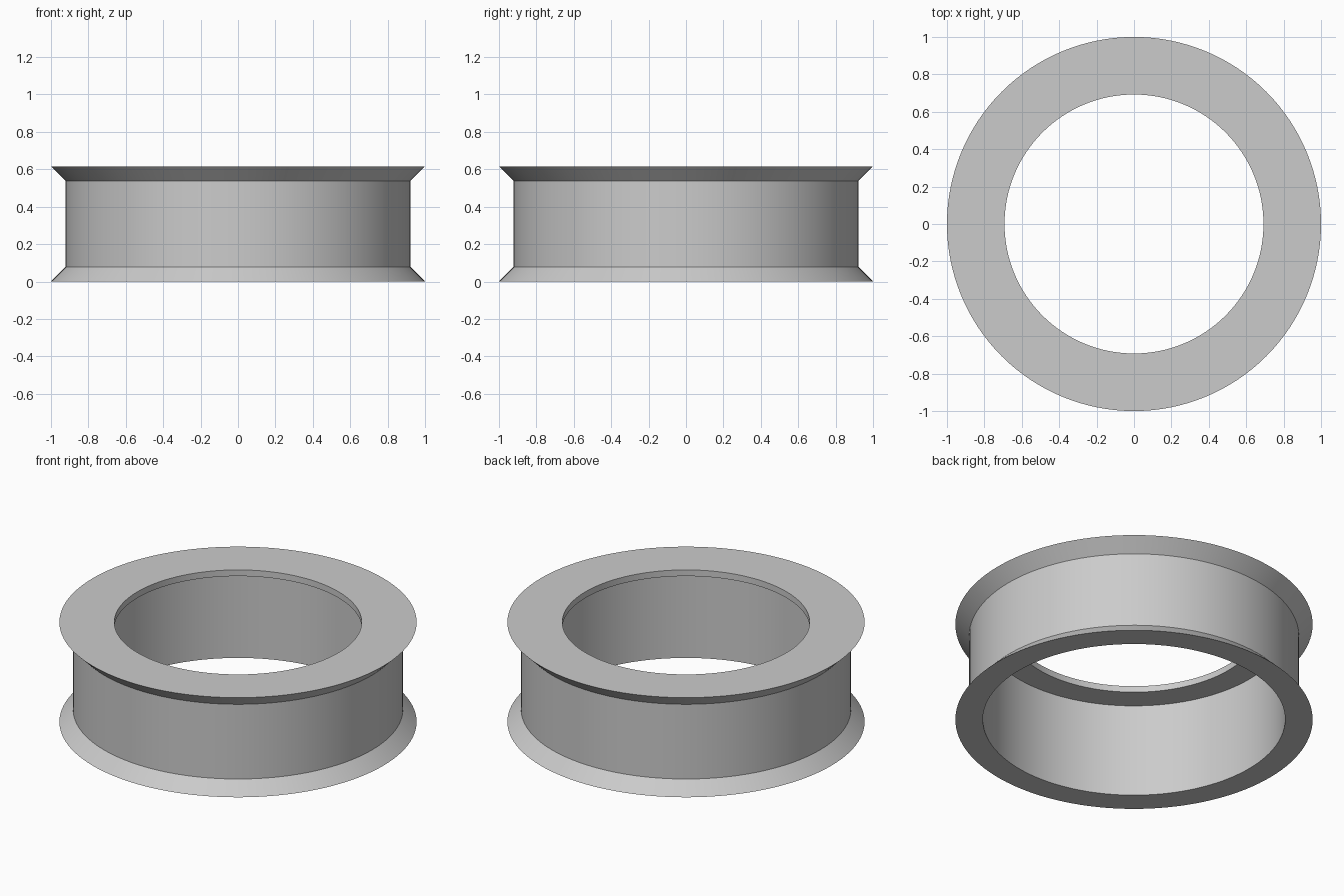
import bpy
import bmesh
from math import radians, tau

cube = bpy.data.objects.get("Cube")
if cube:
    bpy.data.objects.remove(cube, do_unlink=True)

U = 1 / 13        # design unit: the outer radius is 13 units
SEGMENTS = 128

# Plain grey material
grey = bpy.data.materials.new("light_grey")
grey.use_nodes = True
colour = (0.6, 0.6, 0.6, 1)
grey.diffuse_color = colour
grey.node_tree.nodes["Principled BSDF"].inputs["Base Color"].default_value = colour

# Cross-section (radius, height): flared rims, straight wall, thin inner lip at the top
profile = [(11, 0), (13, 0), (12, 1), (12, 7), (13, 8), (9, 8), (9, 7.5), (11, 7.5)]


def revolve(name, points, material):
    """Spin a closed cross-section around the z axis."""
    bm = bmesh.new()
    verts = [bm.verts.new((r * U, 0, z * U)) for r, z in points]
    edges = [bm.edges.new((a, b)) for a, b in zip(verts, verts[1:] + verts[:1])]
    bmesh.ops.spin(bm, geom=verts + edges, cent=(0, 0, 0), axis=(0, 0, 1),
                   angle=tau, steps=SEGMENTS, use_merge=False)
    bmesh.ops.remove_doubles(bm, verts=bm.verts[:], dist=0.0001)
    bmesh.ops.recalc_face_normals(bm, faces=bm.faces[:])
    mesh = bpy.data.meshes.new(name)
    bm.to_mesh(mesh)
    bm.free()
    mesh.materials.append(material)
    obj = bpy.data.objects.new(name, mesh)
    bpy.context.collection.objects.link(obj)
    return obj


# Flanged ring
ring = revolve("flanged_ring", profile, grey)
bpy.ops.object.select_all(action="DESELECT")
ring.select_set(True)
bpy.context.view_layer.objects.active = ring
bpy.ops.object.shade_smooth_by_angle(angle=radians(30))
